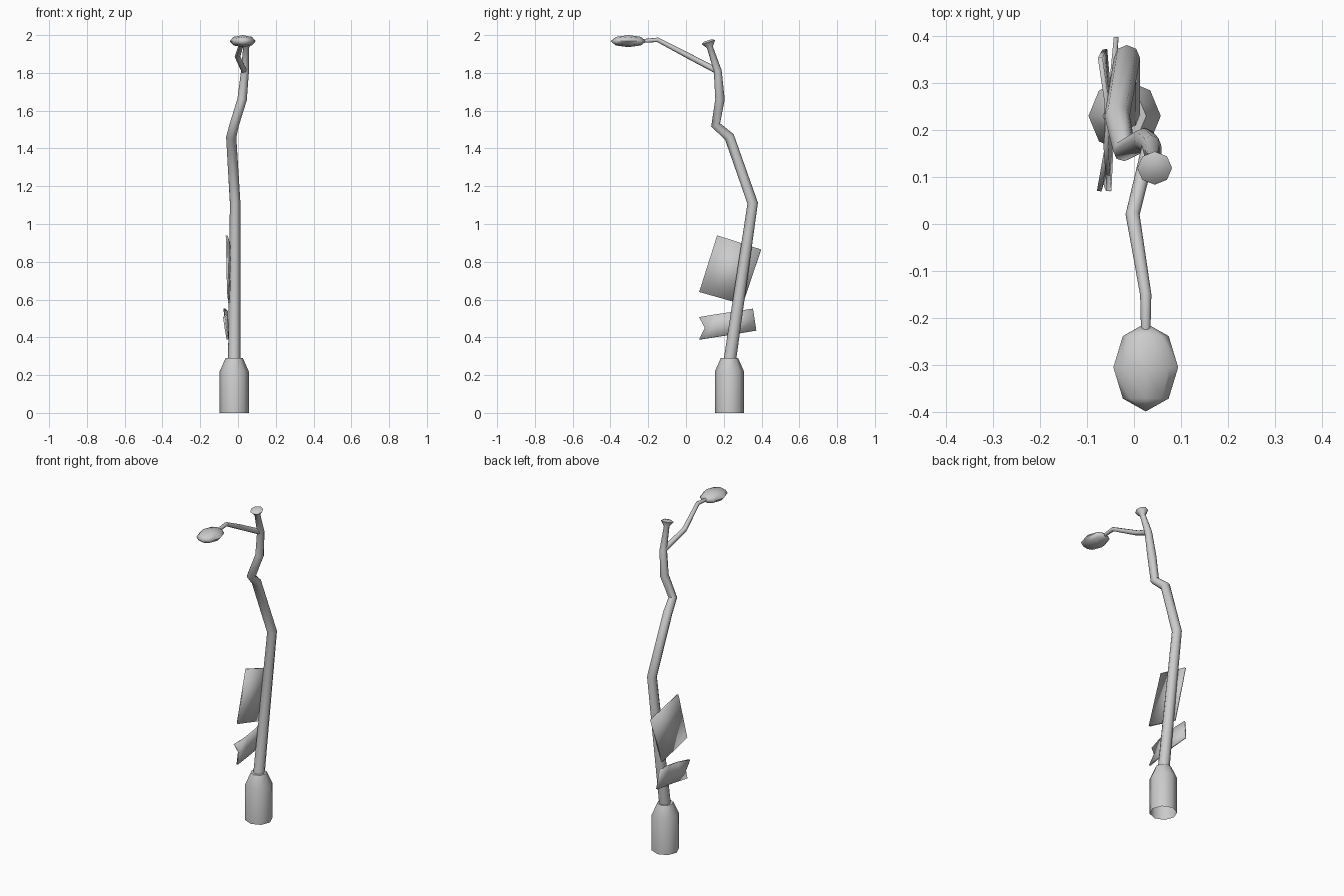
import bpy, bmesh, math
from mathutils import Vector, Matrix

old = bpy.data.objects.get("Cube")
if old:
    bpy.data.objects.remove(old, do_unlink=True)

grey = bpy.data.materials.new("light grey metal")
grey.use_nodes = True
colour = (0.6, 0.6, 0.6, 1)
grey.diffuse_color = colour
grey.node_tree.nodes["Principled BSDF"].inputs["Base Color"].default_value = colour


def finish(name, bm, angle=50):
    """Turn a bmesh into a named, shaded object."""
    bmesh.ops.recalc_face_normals(bm, faces=bm.faces)
    mesh = bpy.data.meshes.new(name)
    bm.to_mesh(mesh)
    bm.free()
    mesh.materials.append(grey)
    obj = bpy.data.objects.new(name, mesh)
    bpy.context.collection.objects.link(obj)
    bpy.ops.object.select_all(action='DESELECT')
    obj.select_set(True)
    bpy.context.view_layer.objects.active = obj
    bpy.ops.object.shade_smooth_by_angle(angle=math.radians(angle))
    return obj


def tube(name, path, sides=8, caps=(True, True)):
    """Loft rings along (x, y, z, radius) points, mitred at each bend."""
    bm = bmesh.new()
    pts = [Vector(p[:3]) for p in path]
    rings = []
    for i, p in enumerate(pts):
        before = (p - pts[i - 1]).normalized() if i else Vector()
        after = (pts[i + 1] - p).normalized() if i + 1 < len(pts) else Vector()
        t = (before + after).normalized()
        u = (Vector((1, 0, 0)) - t * t.x).normalized()
        v = t.cross(u)
        r = path[i][3]
        rings.append([bm.verts.new(p + r * (u * math.cos(a) + v * math.sin(a)))
                      for a in (math.tau * k / sides for k in range(sides))])
    for a, b in zip(rings, rings[1:]):
        for k in range(sides):
            n = (k + 1) % sides
            bm.faces.new((a[k], a[n], b[n], b[k]))
    if caps[0]:
        bm.faces.new(rings[0])
    if caps[1]:
        bm.faces.new(rings[-1])
    return finish(name, bm)


def plate(name, columns, thickness):
    """Bent sheet from columns of points, thickened towards both sides."""
    bm = bmesh.new()
    grid = [[bm.verts.new(p) for p in col] for col in columns]
    for a, b in zip(grid, grid[1:]):
        for k in range(len(a) - 1):
            bm.faces.new((a[k], a[k + 1], b[k + 1], b[k]))
    obj = finish(name, bm, 20)
    mod = obj.modifiers.new("thickness", 'SOLIDIFY')
    mod.thickness = thickness
    mod.offset = 0
    return obj


# Base sleeve, open underneath
tube("base_sleeve", [(-0.02, 0.23, 0, 0.077), (-0.02, 0.23, 0.22, 0.077),
                     (-0.02, 0.23, 0.29, 0.046)], caps=(False, True))

# Crooked pole ending in a flared, slightly domed tip
tube("bent_pole", [
    (-0.02, 0.228, 0.25, 0.033), (-0.015, 0.353, 1.11, 0.028),
    (-0.036, 0.23, 1.46, 0.027), (-0.02, 0.157, 1.525, 0.025),
    (0.022, 0.18, 1.66, 0.025), (0.037, 0.168, 1.81, 0.021),
    (0.043, 0.127, 1.935, 0.016), (0.044, 0.119, 1.963, 0.037),
    (0.044, 0.116, 1.972, 0.02)])

# Kinked arm carrying the lamp
tube("lamp_arm", [
    (0.035, 0.175, 1.805, 0.016), (-0.003, 0.02, 1.886, 0.015),
    (0.025, -0.15, 1.975, 0.012), (0.025, -0.23, 1.969, 0.01)])

# Flattened lamp head
bm = bmesh.new()
bmesh.ops.create_uvsphere(bm, u_segments=8, v_segments=4, radius=1)
bm.transform(Matrix.Translation((0.025, -0.305, 1.968))
             @ Matrix.Diagonal((0.069, 0.094, 0.032, 1))
             @ Matrix.Rotation(math.pi / 2, 4, 'X'))
finish("lamp_head", bm, 80)

# Tilted square sign
plate("square_sign", [
    [(-0.053, 0.07, 0.64), (-0.06, 0.165, 0.94)],
    [(-0.046, 0.30, 0.575), (-0.038, 0.398, 0.865)]], 0.01)

# Small warped sign with a buckled end
plate("warped_sign", [
    [(-0.055, 0.07, 0.388), (-0.066, 0.1, 0.45), (-0.074, 0.07, 0.507)],
    [(-0.052, 0.16, 0.402), (-0.056, 0.16, 0.462), (-0.058, 0.16, 0.522)],
    [(-0.052, 0.26, 0.417), (-0.056, 0.26, 0.477), (-0.058, 0.26, 0.537)],
    [(-0.062, 0.372, 0.436), (-0.067, 0.363, 0.494), (-0.072, 0.354, 0.552)]], 0.01)
